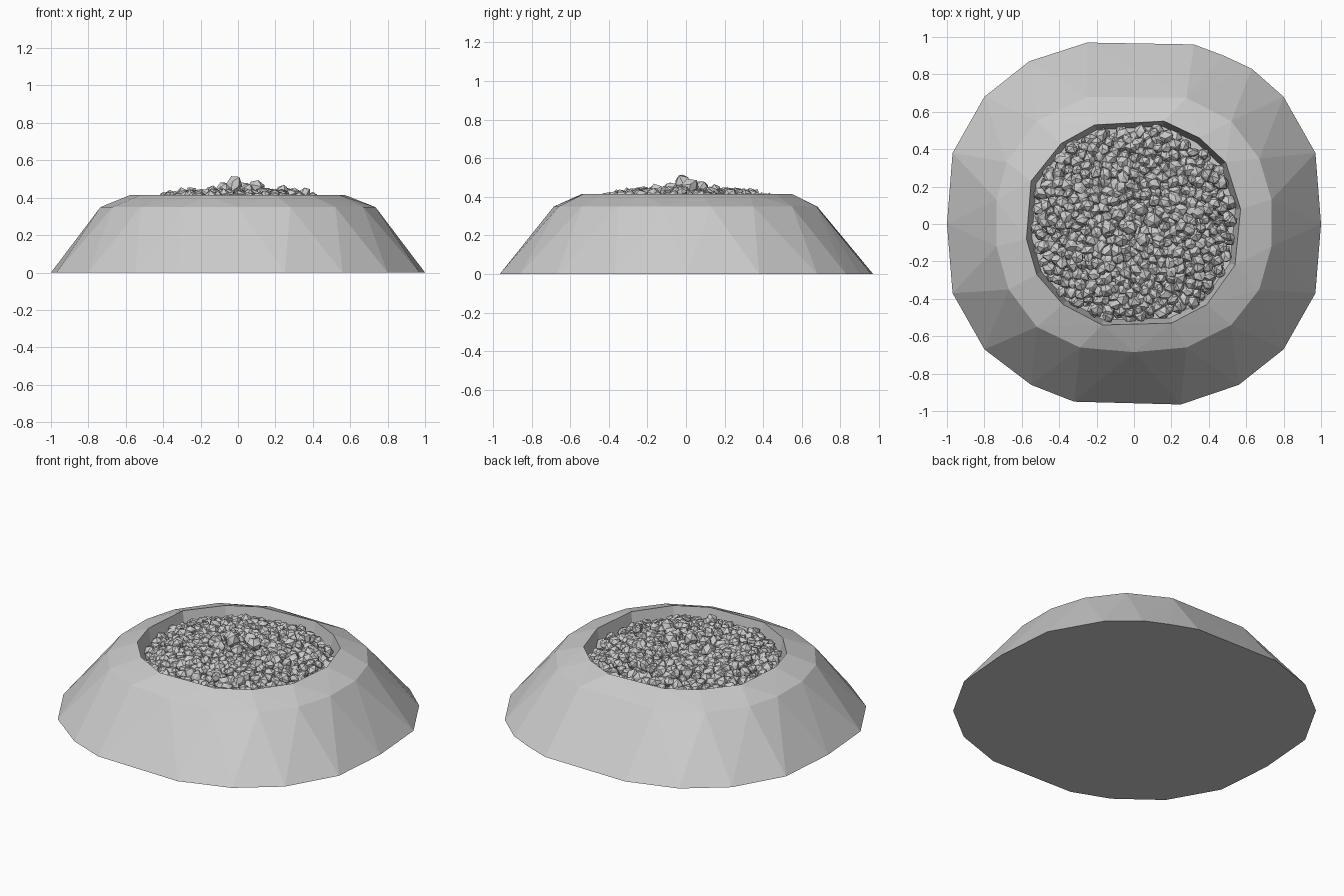
import bpy, bmesh, math, random
from mathutils import Vector, Matrix, Euler

if "Cube" in bpy.data.objects:
    bpy.data.objects.remove(bpy.data.objects["Cube"])

random.seed(7)

# outlines of the earth ring: ground, shoulder and rim
GROUND = [(.32, .96), (.48, .90), (.63, .83), (.80, .68), (.97, .38), (1, 0), (.97, -.37),
          (.80, -.67), (.56, -.86), (.25, -.965), (-.32, -.95), (-.55, -.86), (-.80, -.67),
          (-.97, -.37), (-1, 0), (-.97, .38), (-.80, .68), (-.56, .87), (-.25, .97)]
SHOULDER = [(.735, .13), (.67, .35), (.52, .55), (.28, .675), (-.25, .68), (-.52, .55),
            (-.68, .33), (-.735, .13), (-.735, -.12), (-.67, -.35), (-.52, -.55),
            (-.29, -.66), (0, -.685), (.28, -.66), (.52, -.54), (.67, -.35), (.735, -.12)]
RIM = [(.57, .08), (.49, .33), (.35, .46), (.16, .55), (-.21, .53), (-.39, .43), (-.55, .23),
       (-.575, -.08), (-.52, -.27), (-.38, -.43), (-.17, -.54), (.20, -.53), (.39, -.43), (.54, -.22)]
RIM_Z, FLOOR_Z = .415, .25


def finish(bm, name):
    bmesh.ops.recalc_face_normals(bm, faces=bm.faces)
    me = bpy.data.meshes.new(name)
    bm.to_mesh(me)
    bm.free()
    ob = bpy.data.objects.new(name, me)
    bpy.context.collection.objects.link(ob)
    return ob


def ring(bm, pts, z, s=1.0):
    return [bm.verts.new((x * s, y * s, z)) for x, y in pts]


# sloped mound: hull of the three outlines, opened at the top
bm = bmesh.new()
ring(bm, GROUND, 0)
ring(bm, SHOULDER, .35)
rim = ring(bm, RIM, RIM_Z)
bmesh.ops.convex_hull(bm, input=bm.verts[:])
tops = [f for f in bm.faces if all(v.co.z > RIM_Z - .001 for v in f.verts)]
bmesh.ops.delete(bm, geom=tops, context='FACES')

# pit wall and floor
floor = ring(bm, RIM, FLOOR_Z, .95)
for i in range(len(rim)):
    j = (i + 1) % len(rim)
    bm.faces.new((rim[i], rim[j], floor[j], floor[i]))
bm.faces.new(floor)
finish(bm, "mound")


def rim_radius(a):
    # distance from the centre to the rim in direction a
    d = Vector((math.cos(a), math.sin(a)))
    best = .53
    for p, q in zip(RIM, RIM[1:] + RIM[:1]):
        p, e = Vector(p), Vector(q) - Vector(p)
        den = d.x * e.y - d.y * e.x
        if abs(den) < 1e-9:
            continue
        t = (p.x * e.y - p.y * e.x) / den
        u = (p.x * d.y - p.y * d.x) / den
        if t > 0 and 0 <= u <= 1:
            best = t
    return best


def stone(bm, pos, r):
    # one angular, slightly squashed stone
    size = Vector([r * random.uniform(.85, 1.15) for _ in range(3)])
    mat = (Matrix.Translation(pos)
           @ Euler([random.uniform(0, 6.28) for _ in range(3)]).to_matrix().to_4x4()
           @ Matrix.Diagonal(size).to_4x4())
    vs = bmesh.ops.create_icosphere(bm, subdivisions=1, radius=1)['verts']
    for v in vs:
        v.co = mat @ (v.co * random.uniform(.8, 1.1))


def pile_height(r):
    # top of the gravel: low at the rim, flat further in
    return .445 if r < .33 else .445 - (r - .33) * .32


def layer(bm, count, drop, twist, size):
    for i in range(count):
        a = i * 2.39996 + twist
        k = math.sqrt((i + .5) / count)
        r = k * (rim_radius(a) - .045) + random.uniform(-.008, .008)
        a += random.uniform(-.02, .02)
        z = pile_height(r) - size - drop + random.uniform(-.014, .014)
        stone(bm, Vector((r * math.cos(a), r * math.sin(a), z)), size * random.uniform(.85, 1.1))


# gravel filling the pit
bm = bmesh.new()
layer(bm, 380, 0, 0, .039)
layer(bm, 300, .045, 1.3, .042)
finish(bm, "gravel")

# larger stones heaped in the middle
bm = bmesh.new()
for x, y, z, r in [(-.02, -.02, .468, .052), (.10, .02, .455, .05), (-.08, .05, .445, .045),
                   (.03, .08, .445, .045), (.05, -.08, .44, .045), (-.07, -.09, .435, .042),
                   (.13, -.08, .425, .043), (.06, .15, .43, .04), (-.14, -.02, .425, .04),
                   (.36, -.02, .425, .036), (.24, -.15, .425, .04), (-.25, .1, .425, .036)]:
    stone(bm, Vector((x, y, z)), r)
finish(bm, "heap_stones")
